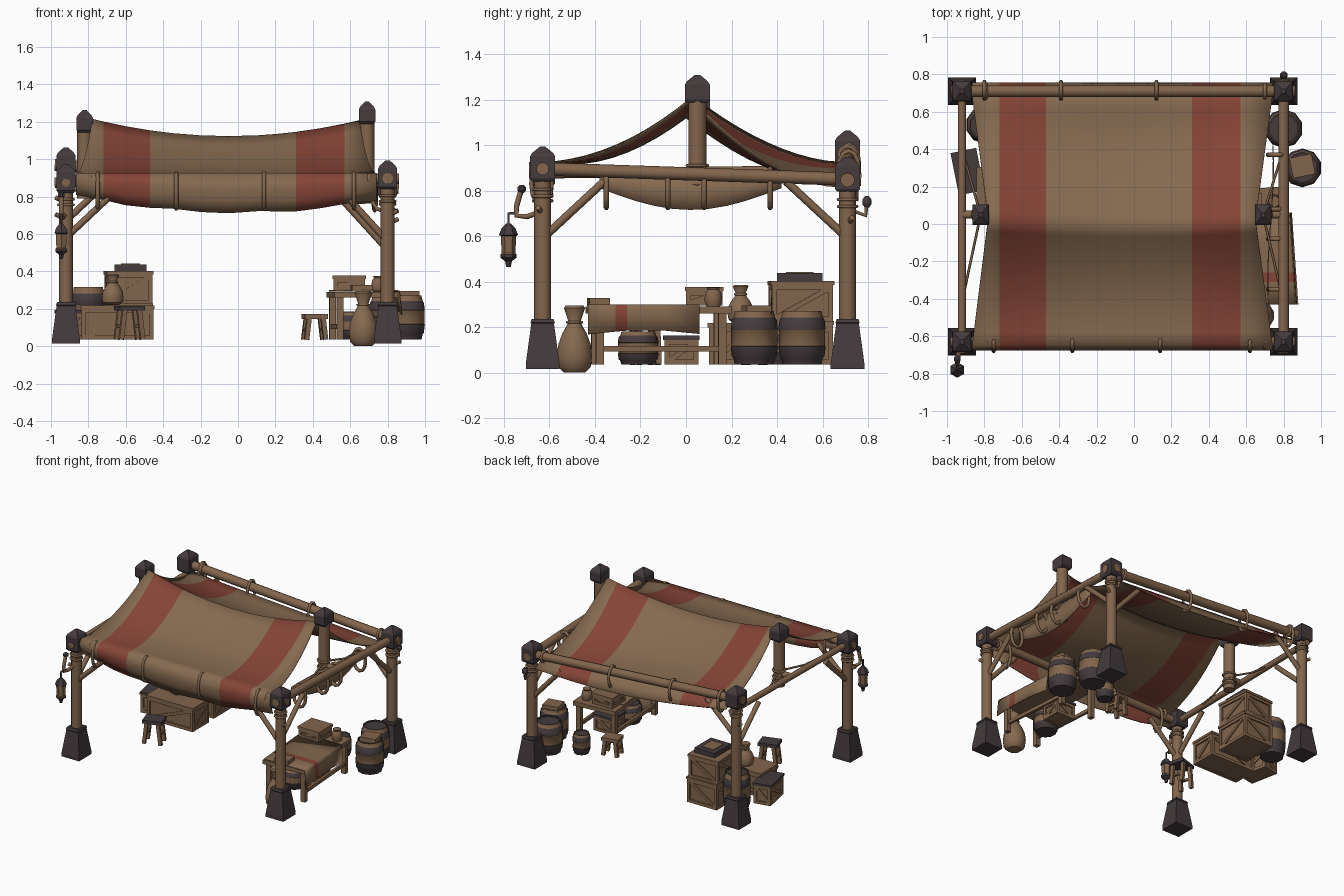
import bpy, bmesh, math
from mathutils import Vector, Matrix

if "Cube" in bpy.data.objects:
    bpy.data.objects.remove(bpy.data.objects["Cube"])

def material(name, rgb):
    m = bpy.data.materials.new(name)
    m.use_nodes = True
    m.diffuse_color = (*rgb, 1)
    m.node_tree.nodes["Principled BSDF"].inputs["Base Color"].default_value = (*rgb, 1)
    return m

WOOD = material("warm wood", (.225, .132, .073))
CLOTH = material("tan canvas", (.235, .143, .08))
RED = material("faded red canvas", (.235, .058, .038))
DARK = material("dark iron", (.058, .043, .046))

def finish(name, bm, mats, loc=(0, 0, 0), rot=0, smooth=40):
    bmesh.ops.recalc_face_normals(bm, faces=bm.faces)
    me = bpy.data.meshes.new(name)
    bm.to_mesh(me)
    bm.free()
    for m in mats:
        me.materials.append(m)
    if smooth:
        me.polygons.foreach_set("use_smooth", [True] * len(me.polygons))
        me.set_sharp_from_angle(angle=math.radians(smooth))
    ob = bpy.data.objects.new(name, me)
    ob.location, ob.rotation_euler.z = loc, rot
    bpy.context.collection.objects.link(ob)
    return ob

def lathe(name, profile, loc, mats, seg=12, dark=()):
    """Closed turned shape; profile is (radius, z), dark lists bands of the second colour."""
    bm = bmesh.new()
    rings = [[bm.verts.new((r * math.cos(a), r * math.sin(a), z))
              for a in ((k + .5) * math.tau / seg for k in range(seg))] for r, z in profile]
    for i, (lo, hi) in enumerate(zip(rings, rings[1:])):
        for k in range(seg):
            f = bm.faces.new((lo[k - 1], lo[k], hi[k], hi[k - 1]))
            f.material_index = int(i in dark)
    for end, band in ((rings[0], 0), (rings[-1], len(rings) - 2)):
        bm.faces.new(end).material_index = int(band in dark)
    return finish(name, bm, mats, loc, smooth=40 if seg > 4 else 0)

def rod(name, p, q, r, mat=WOOD, seg=10):
    p, q = Vector(p), Vector(q)
    bm = bmesh.new()
    turn = (q - p).to_track_quat('Z', 'Y').to_matrix().to_4x4()
    bmesh.ops.create_cone(bm, cap_ends=True, segments=seg, radius1=r, radius2=r,
                          depth=(q - p).length, matrix=Matrix.Translation((p + q) / 2) @ turn)
    return finish(name, bm, [mat])

def add_box(bm, c, s, index=0, tilt=None):
    mat = Matrix.Translation(c) @ (tilt or Matrix()) @ Matrix.Diagonal((*s, 1))
    for v in bmesh.ops.create_cube(bm, size=1, matrix=mat)["verts"]:
        for f in v.link_faces:
            f.material_index = index

def boxes(name, parts, loc=(0, 0, 0), rot=0):
    bm = bmesh.new()
    for part in parts:
        add_box(bm, *part)
    return finish(name, bm, (WOOD, DARK), loc, rot, 0)

def rope(name, pts, r=.008, cyclic=False, mat=WOOD):
    cu = bpy.data.curves.new(name, 'CURVE')
    cu.dimensions, cu.bevel_depth, cu.bevel_resolution, cu.use_fill_caps = '3D', r, 1, True
    sp = cu.splines.new('POLY')
    sp.points.add(len(pts) - 1)
    for point, p in zip(sp.points, pts):
        point.co = (*p, 1)
    sp.use_cyclic_u = cyclic
    tmp = bpy.data.objects.new(name + " path", cu)
    me = bpy.data.meshes.new_from_object(tmp)
    bpy.data.objects.remove(tmp)
    me.materials.clear()
    me.materials.append(mat)
    bpy.context.collection.objects.link(bpy.data.objects.new(name, me))

def ring(name, c, axis, rx, rz, r=.008):
    """Rope loop around a beam; axis 0 runs along x, 1 along y, 2 is upright."""
    pts = []
    for k in range(12):
        a, b = rx * math.cos(k * math.tau / 12), rz * math.sin(k * math.tau / 12)
        pts.append(Vector(c) + Vector([(0, a, b), (a, 0, b), (a, b, 0)][axis]))
    rope(name, pts, r, True)

def sheet(name, us, vs, point, color):
    bm = bmesh.new()
    grid = [[bm.verts.new(point(u, v)) for u in us] for v in vs]
    for j in range(len(vs) - 1):
        for i in range(len(us) - 1):
            f = bm.faces.new((grid[j][i], grid[j][i + 1], grid[j + 1][i + 1], grid[j + 1][i]))
            f.material_index = color((us[i] + us[i + 1]) / 2)
    ob = finish(name, bm, [CLOTH, RED], smooth=179)
    mod = ob.modifiers.new("cloth thickness", 'SOLIDIFY')
    mod.thickness, mod.offset = .006, 0

# Corner posts, iron feet and caps
R2 = math.sqrt(2)
def cap(name, x, y, z, narrow, low):
    prof = [(.046, low), (.055, low + .012), (.055, .055), (.046, .07), (.012, .098)]
    ob = lathe(name, [(r * R2, h) for r, h in prof], (x, y, z), [DARK], 4)
    ob.scale.x = narrow

corners = {"back_right": (-.92, .71, .965), "back_left": (.8, .71, .85),
           "front_right": (-.92, -.63, .875), "front_left": (.8, -.63, .895)}
for n, (x, y, z) in corners.items():
    sx, sy = math.copysign(1, x), math.copysign(1, y)
    rod(n + "_post", (x, y, .1), (x, y, z), .037, seg=12)
    foot = [(.074, .015), (.074, .04), (.05, .215), (.053, .22), (.048, .235)]
    lathe(n + "_foot", [(r * R2, h) for r, h in foot], (x, y, 0), [DARK], 4)
    cap(n + "_cap", x, y, z, .92, -.055)
    rod(n + "_brace_x", (x, y, z - .315 - .02 * sx), (x - sx * .25, y, z - .06), .018)
    rod(n + "_brace_y", (x, y, .59), (x, y - sy * .27, .84), .018)
    for h in (.09, .12):
        ring(n + "_lashing", (x, y, z - h), 2, .04, .04)
    rod(n + "_peg", (x, y, z - .2), (x + sx * .055, y + sy * .02, z - .17), .012)

# Beams between the posts, ends showing through the caps
def beam(name, p, q, r):
    p, q = Vector(p), Vector(q)
    d = (q - p).normalized() * .06
    rod(name, p - d, q + d, r)
beam("back_beam", corners["back_right"], corners["back_left"], .032)
beam("front_beam", corners["front_right"], corners["front_left"], .028)
beam("left_beam", corners["front_left"], corners["back_left"], .029)
beam("right_beam", corners["front_right"], (-.92, .71, .89), .022)
for x in (-.79, .7):
    ring("back_beam_collar", (x, .71, .965 - (x + .92) * .067), 0, .037, .037, .01)
    ring("front_beam_collar", (x, -.63, .885), 0, .033, .033, .01)

# Short ridge posts lashed to the side beams
for n, x, top, bx, bz in (("right", -.82, 1.165, -.92, .885), ("left", .69, 1.21, .8, .872)):
    rod(n + "_ridge_post", (x, .05, .79), (x, .05, top), .04, seg=12)
    cap(n + "_ridge_cap", x, .05, top, .8, -.022)
    rod(n + "_ridge_stub", (x, .05, bz), (bx, .05, bz), .022)
    for z in (.83, .86, .91):
        ring(n + "_ridge_lashing", (x, .05, z), 2, .044, .044)
    for y in (-.42, .4):
        rope(n + "_stay", [(x, .05, .9), ((x + bx) / 2, (y + .05) / 2, .87), (bx, y, bz)], .007)

# Sagging striped roof, folded over the front beam with its hem hanging
def roof_point(u, v):
    t, s = min(abs(v), 1), max(abs(v) - 1, 0) * 5
    x = u
    if u < -.8:
        x = -.78 - .085 * t
    elif u > .6:
        x = .65 + .09 * t
    ridge = 1.12 + .09 * ((x + .05) / .72) ** 2
    mid = 1 - (x / .78) ** 2
    sag = .025 * math.cos(2 * x) * math.sin(math.pi * t)
    top = .03 - .03 * mid * (1 - t)
    if v < 0:
        eave, y = .922, top - .675 * t
        fold = .885 - .045 * mid
        low = .79 - .075 * mid + .006 * math.sin(14 * x)
        z = eave + (ridge - eave) * (1 - t) ** 2 - sag
        if s > 0:
            k = max(s - .5, 0) * 2
            y -= .028 * min(s * 2, 1) - .035 * k
            z = eave + (fold - eave) * min(s * 2, 1) + (low - fold) * k
    else:
        eave, y = .927 - (x + .92) * .067, top + .65 * t + .075 * s
        low = eave - .04 - .06 * math.cos(1.9 * x)
        z = eave + (ridge - eave) * (1 - t) ** 1.8 - sag
        z += (low - z) * s
    return x, y, z

stripe = lambda x: int(-.72 < x < -.47 or .31 < x < .57)
cols = [-.9, -.72, -.6, -.47, -.35, -.2, -.05, .1, .2, .31, .44, .57, .7]
rows = [-1.2, -1.15] + [k / 10 for k in range(-11, 13)]
sheet("striped_roof", cols, rows, roof_point, stripe)

# Drooping side cloth on the left
def side_point(y, v):
    low = .82 - .105 * math.cos((y - .02) * 3.7)
    return .73 + .015 * math.sin(5 * y), y, .875 + (low - .875) * v
sheet("side_cloth", [-.38 + .08 * k for k in range(11)], [0, .5, 1], side_point, lambda y: 0)

# Loops tying the cloth to the beams
for x in (-.75, -.33, .14, .62):
    ring("front_loop", (x, -.635, .83), 0, .045, .095, .011)
for x in (-.8, -.39, .12):
    ring("back_loop", (x, .715, .93 - (x + .92) * .067), 0, .045, .08, .011)
for y in (-.35, -.08, .08, .37):
    ring("side_loop", (.765, y, .81), 1, .05, .085, .012)

# Hanging lantern on its bracket, and a small hook at the back
rope("lantern_bracket", [(-.92, -.63, .71), (-.94, -.7, .685), (-.945, -.745, .69), (-.945, -.745, .73),
                         (-.945, -.725, .8)], .013)
lathe("bracket_knob", [(.01, .79), (.02, .8), (.02, .815), (.008, .825)], (-.945, -.722, 0), [DARK], 8)
rope("lantern_hanger", [(-.945, -.74, .7), (-.945, -.78, .7), (-.945, -.78, .63)], .007, mat=DARK)
lathe("lantern", [(.01, .465), (.015, .49), (.036, .505), (.036, .52), (.03, .525), (.034, .6),
                  (.042, .605), (.03, .635), (.01, .655)], (-.945, -.78, 0), [WOOD, DARK], 6,
      (0, 1, 2, 5, 6, 7))
rope("back_hook", [(.8, .71, .72), (.8, .79, .69), (.8, .795, .75)], .011)
lathe("hook_knob", [(.01, .725), (.022, .74), (.022, .76), (.01, .775)], (.8, .795, 0), [DARK], 8)

# Goods
def crate(name, loc, size, rot=0, lid=False):
    w, d, h = size
    b = .022
    parts = [((0, 0, h / 2), (w - b, d - b, h - .01))]
    for s in (-1, 1):
        for t in (-1, 1):
            parts += [((s * (w - b) / 2, t * (d - b) / 2, h / 2), (b, b, h)),
                      ((0, s * (d - b) / 2, h / 2 + t * (h - b) / 2), (w, b, b)),
                      ((s * (w - b) / 2, 0, h / 2 + t * (h - b) / 2), (b, d, b))]
        slope = math.atan2(h - b, w - b)
        parts.append(((0, s * (d - b) / 2, h / 2), (math.hypot(w, h) - .04, .016, b), 0,
                      Matrix.Rotation(-slope, 4, 'Y')))
        slope = math.atan2(h - b, d - b)
        parts.append(((s * (w - b) / 2, 0, h / 2), (.016, math.hypot(d, h) - .04, b), 0,
                      Matrix.Rotation(slope, 4, 'X')))
    parts.append(((0, 0, h + .008), (w + .01, d + .01, .018), int(lid)))
    boxes(name, parts, loc, rot)

def barrel(name, x, y, r, h, z=.035):
    prof = [(.82, 0), (.88, .12), (.95, .16), (1, .34), (.97, .35), (.98, .66), (1, .67),
            (.95, .84), (.88, .88), (.82, 1), (.74, 1), (.74, .96)]
    lathe(name, [(a * r, b * h) for a, b in prof], (x, y, z), [WOOD, DARK], 10,
          (0, 1, 2, 3, 5, 6, 7, 9, 10))

def sack(name, x, y, z, r, h):
    prof = [(.6, 0), (.92, .08), (1, .25), (.92, .42), (.7, .58), (.4, .72), (.36, .77), (.6, .96), (.5, 1)]
    lathe(name, [(a * r, b * h) for a, b in prof], (x, y, z), [CLOTH], 12)
    ring(name + "_tie", (x, y, z + .75 * h), 2, .4 * r, .4 * r, .006)

def stool(name, x, y, w, h, rot=0, dark=0):
    parts = [((0, 0, h - .012), (w, w * .8, .025), dark)]
    for s in (-1, 1):
        parts.append(((s * w * .36, 0, h * .4), (.016, w * .6, .016)))
        for t in (-1, 1):
            parts.append(((s * w * .36, t * w * .3, h / 2 - .01), (.025, .025, h - .02), 0,
                          Matrix.Rotation(-s * .12, 4, 'Y')))
    boxes(name, parts, (x, y, .035), rot)

crate("lower_crate", (-.585, .505, .035), (.25, .28, .175))
crate("upper_crate", (-.585, .505, .225), (.24, .27, .16), .06)
boxes("crate_tray", [((0, 0, 0), (.17, .2, .035), 1), ((0, 0, .017), (.1, .12, .01), 0)], (-.575, .5, .42))
crate("chest", (-.645, .2, .035), (.385, .2, .165))
crate("dark_lidded_crate", (-.89, .28, .035), (.13, .22, .14), .2, True)
barrel("right_barrel", -.8, .53, .1, .28)
sack("small_sack", -.67, .24, .22, .06, .165)
stool("right_stool", -.58, -.18, .14, .18, .3, 1)
barrel("outer_barrel", .9, .3, .104, .235)
boxes("barrel_board", [((0, 0, 0), (.12, .11, .04), 0)], (.9, .31, .275), .2)
barrel("back_barrel", .8, .51, .104, .235)
barrel("bucket", .6, .4, .065, .15)
barrel("small_barrel", .62, -.21, .09, .145)
crate("under_table_crate", (.66, -.02, .035), (.16, .15, .11), 0, True)
sack("grain_sack", .67, -.49, 0, .08, .295)
stool("left_stool", .41, .3, .125, .135, .2)

# Table, slightly turned, with a striped runner hanging over its outer side
legs = [((sx * .14, sy * .27, -.12), (.035, .035, .24)) for sx in (-1, 1) for sy in (-1, 1)]
rails = [((s * .14, 0, -.17), (.02, .54, .025)) for s in (-1, 1)]
boxes("table", [((0, 0, 0), (.34, .62, .03))] + legs + rails, (.665, -.12, .275), .07)
def runner_point(y, v):
    x = min(.5 + v, .843 + max(v - .35, 0) * .1) - .07 * (y + .12)
    return x, y, .296 - max(v - .34, 0) * (1 + .1 * math.sin(9 * y))
sheet("table_runner", [-.43, -.31, -.26, -.1, .06], [0, .33, .34, .36, .37, .46], runner_point,
      lambda y: int(-.31 < y < -.26))
crate("table_box", (.595, .08, .295), (.17, .16, .065))
boxes("table_block", [((0, 0, 0), (.11, .09, .035))], (.66, -.385, .31), .1)
lathe("jug", [(.03, 0), (.04, .03), (.035, .06), (.025, .075), (.03, .085)], (.75, .12, .29), [WOOD], 10)
